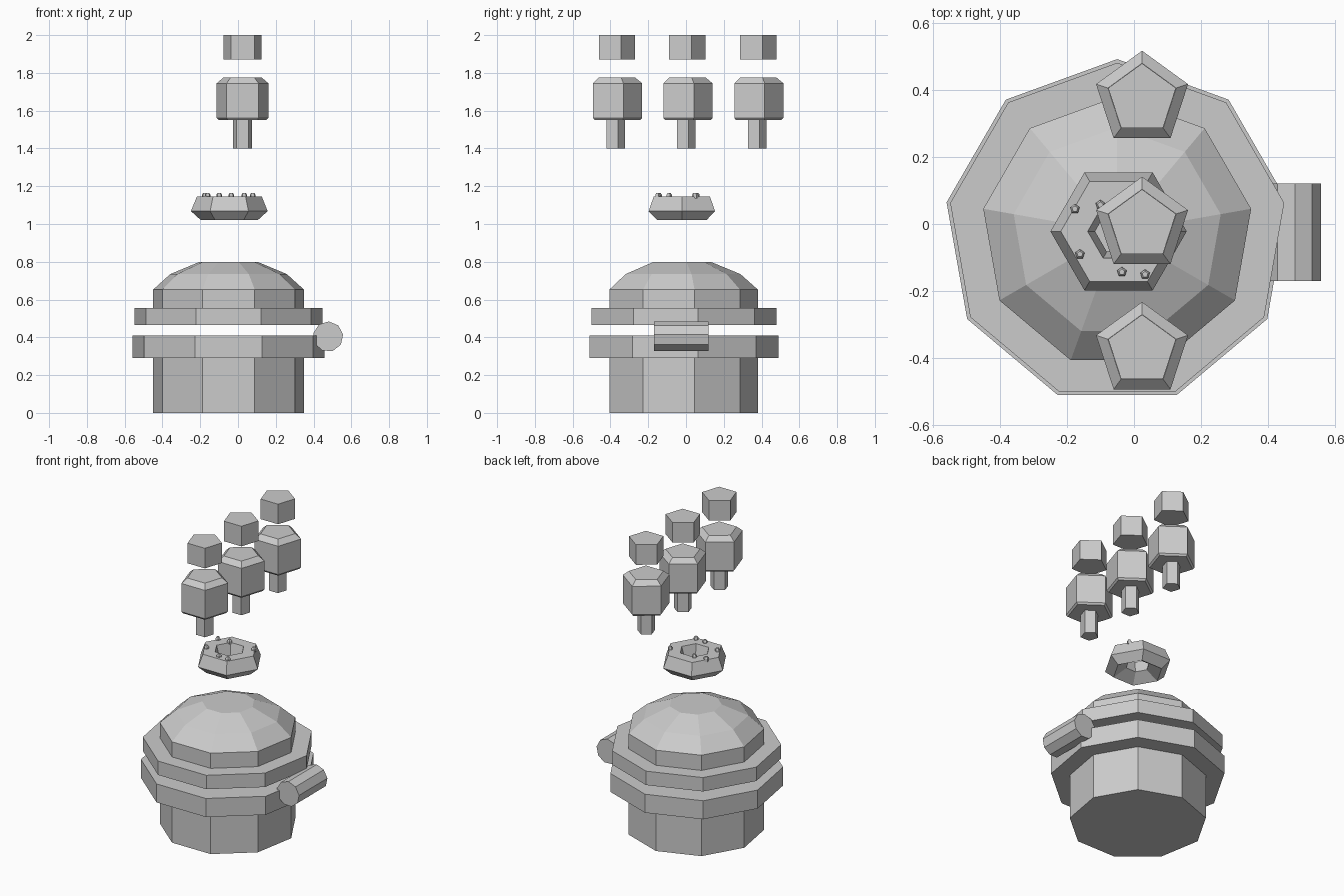
import bpy, bmesh, math
from mathutils import Matrix, Vector

if "Cube" in bpy.data.objects:
    bpy.data.objects.remove(bpy.data.objects["Cube"])


def lathe(name, profile, sides, loc=(0, 0, 0), start=90, ring=False, rot=None):
    """Faceted turned solid from (radius, z) points; ring=True closes the profile."""
    bm = bmesh.new()
    rows = []
    for r, z in profile:
        rows.append([bm.verts.new((r * math.cos(math.radians(start) + k * math.tau / sides),
                                   r * math.sin(math.radians(start) + k * math.tau / sides), z))
                     for k in range(sides)])
    pairs = list(zip(rows, rows[1:]))
    if ring:
        pairs.append((rows[-1], rows[0]))
    else:
        bm.faces.new(rows[0])
        bm.faces.new(rows[-1])
    for a, b in pairs:
        for k in range(sides):
            j = (k + 1) % sides
            bm.faces.new((a[k], a[j], b[j], b[k]))
    if rot:
        bm.transform(rot)
    bmesh.ops.recalc_face_normals(bm, faces=bm.faces)
    mesh = bpy.data.meshes.new(name)
    bm.to_mesh(mesh)
    bm.free()
    obj = bpy.data.objects.new(name, mesh)
    obj.location = Vector(loc)
    bpy.context.collection.objects.link(obj)
    return obj


CX, CY = -0.05, -0.025

# Lower housing with its rim
lathe("lower_housing", [(0.405, 0), (0.405, 0.29), (0.516, 0.29), (0.516, 0.41)], 9, (CX, CY, 0))

# Domed lid with its rim
lathe("domed_lid", [(0.505, 0.465), (0.505, 0.555), (0.405, 0.555), (0.405, 0.653),
                    (0.313, 0.735), (0.155, 0.80)], 9, (CX, CY, 0))

# Side hinge barrel lying along y
lathe("hinge_barrel", [(0.08, -0.145), (0.08, 0.145)], 9, (0.477, -0.025, 0.404),
      start=-72, rot=Matrix.Rotation(math.radians(90), 4, 'X'))

# Six-sided collar with a hole
lathe("collar", [(0.172, 1.145), (0.203, 1.068), (0.15, 1.02), (0.07, 1.068), (0.092, 1.145)],
      6, (CX + 0.004, -0.022, 0), start=0, ring=True)

# Small studs on the collar
studs = [(-0.176, 0.045), (-0.10, 0.057), (-0.161, -0.09),
         (-0.036, -0.143), (0.033, -0.15), (0.078, 0.05)]
for i, (x, y) in enumerate(studs):
    lathe(f"stud_{i + 1}", [(0.015, 1.135), (0.015, 1.155), (0.009, 1.165)], 5, (x, y, 0))

# Row of three plungers with separate caps
for i, y in enumerate((-0.376, -0.003, 0.372)):
    lathe(f"plunger_{i + 1}", [(0.054, 1.40), (0.054, 1.55), (0.133, 1.55), (0.144, 1.562),
                               (0.144, 1.745), (0.107, 1.775)], 5, (0.024, y, 0))
    lathe(f"cap_{i + 1}", [(0.106, 1.87), (0.106, 2.0)], 5, (0.024, y, 0))
